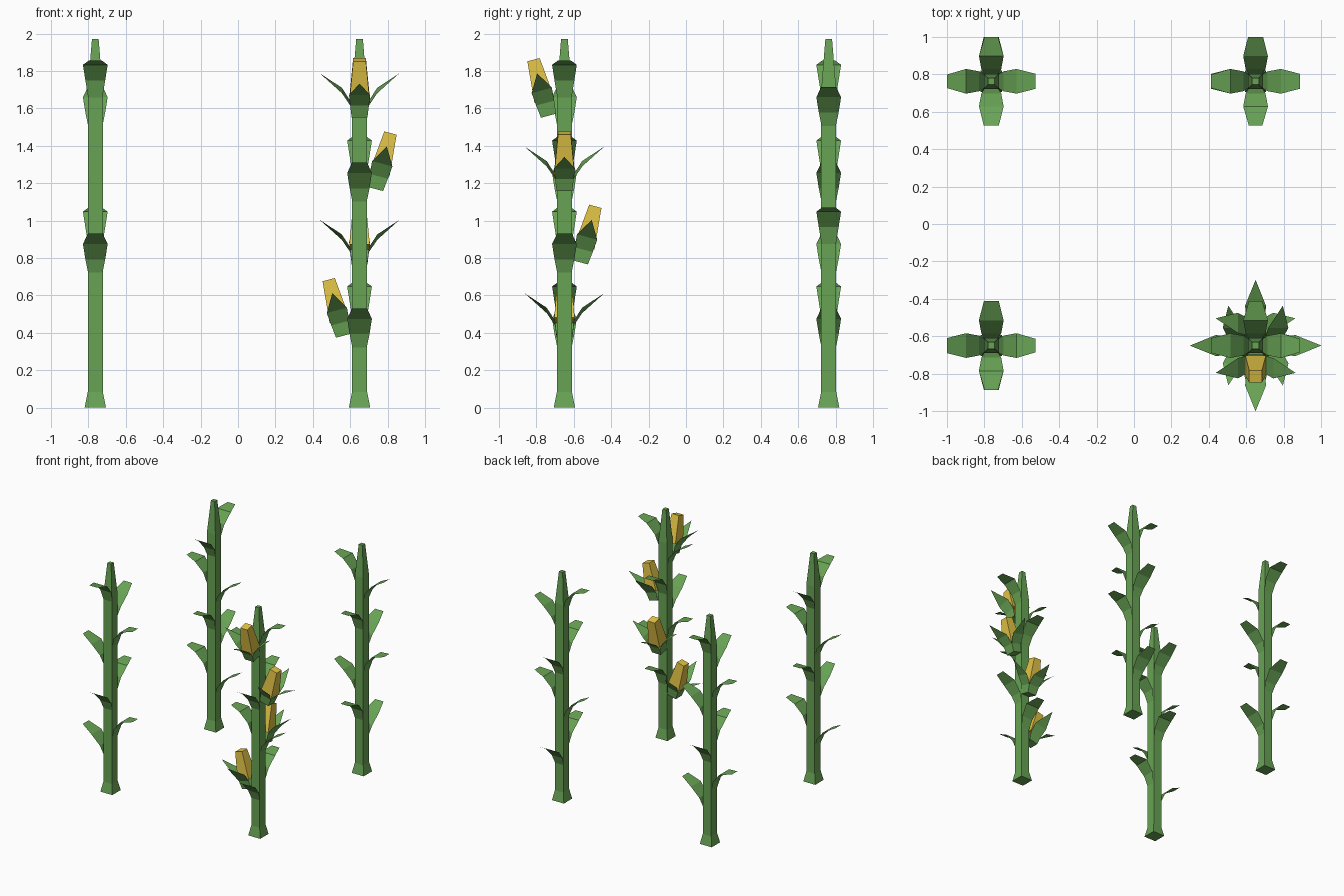
import bpy
from math import pi, radians
from mathutils import Matrix, Vector

if "Cube" in bpy.data.objects:
    bpy.data.objects.remove(bpy.data.objects["Cube"])


def material(name, color):
    m = bpy.data.materials.new(name)
    m.diffuse_color = color
    m.use_nodes = True
    m.node_tree.nodes["Principled BSDF"].inputs["Base Color"].default_value = m.diffuse_color
    return m


green = material("green", (0.14, 0.37, 0.09, 1))
yellow = material("yellow", (0.75, 0.54, 0.06, 1))


def add_mesh(name, verts, faces, mat, matrix):
    me = bpy.data.meshes.new(name)
    me.from_pydata([matrix @ Vector(v) for v in verts], [], faces)
    me.materials.append(mat)
    ob = bpy.data.objects.new(name, me)
    bpy.context.collection.objects.link(ob)
    return ob


def square_loft(name, rings, mat, matrix):
    """Square sections given as (z, half width), capped at both ends."""
    verts, faces = [], []
    for z, h in rings:
        verts += [(-h, -h, z), (h, -h, z), (h, h, z), (-h, h, z)]
    for i in range(len(rings) - 1):
        for j in range(4):
            a, b = 4 * i + j, 4 * i + (j + 1) % 4
            faces.append((a, b, b + 4, a + 4))
    n = len(verts)
    faces += [(3, 2, 1, 0), (n - 4, n - 3, n - 2, n - 1)]
    return add_mesh(name, verts, faces, mat, matrix)


def strip(name, profile, mat, matrix):
    """Bent sheet pointing to +x: (distance, height, half width)."""
    verts, faces = [], []
    for r, z, h in profile:
        verts += [(r, -h, z), (r, h, z)] if h else [(r, 0, z)]
    for i in range(len(profile) - 1):
        a = 2 * i
        if profile[i + 1][2]:
            faces.append((a, a + 2, a + 3, a + 1))
        else:
            faces.append((a, a + 2, a + 1))
    return add_mesh(name, verts, faces, mat, matrix)


def spin(quarter_turns):
    return Matrix.Rotation(quarter_turns * pi / 2, 4, 'Z')


# Stem leaves: heights are measured from the tip
HIGH_LEAF = [(0.036, -0.21, 0.036), (0.065, -0.105, 0.053), (0.135, -0.022, 0.066), (0.237, 0, 0.036)]
LOW_LEAF = [(0.036, -0.22, 0.036), (0.065, -0.137, 0.053), (0.135, -0.055, 0.066), (0.237, 0, 0.04)]
# (quarter turns from +x, tip height, profile)
LEAVES = [
    (0, 0.67, HIGH_LEAF), (2, 0.53, LOW_LEAF),
    (1, 1.07, HIGH_LEAF), (3, 0.93, LOW_LEAF),
    (0, 1.45, HIGH_LEAF), (2, 1.31, LOW_LEAF),
    (3, 1.855, HIGH_LEAF), (1, 1.715, LOW_LEAF),
]


def stalk(x, y, turns):
    place = Matrix.Translation((x, y, 0))
    square_loft("stem", [(0, 0.057), (0.085, 0.04), (1.7, 0.04), (1.97, 0.018)], green, place)
    for t, z, prof in LEAVES:
        strip("leaf", prof, green, place @ spin(t + turns) @ Matrix.Translation((0, 0, z)))


# Cob with three pointed husk leaves, leaning out from the stem
HUSK = [(0.042, 0, 0.042), (0.05, 0.07, 0.05), (0.095, 0.14, 0.056), (0.213, 0.235, 0)]


def cob(place, turns, z):
    m = place @ spin(turns) @ Matrix.Translation((0.085, 0, z)) @ Matrix.Rotation(radians(15), 4, 'Y')
    square_loft("cob", [(0.085, 0.055), (0.31, 0.034)], yellow, m)
    for t in (-1, 0, 1):
        strip("husk_leaf", HUSK, green, m @ spin(t))
    b = 0.042
    add_mesh("husk_base", [(-b, -b, 0), (-b, b, 0), (b, b, 0), (b, -b, 0)], [(0, 1, 2, 3)], green, m)


# Four stalks, each turned differently
for x, y, turns in [(-0.763, -0.65, 0), (0.65, -0.65, 1), (-0.763, 0.763, 2), (0.65, 0.763, 3)]:
    stalk(x, y, turns)

# Ripe cobs spiral up the front right stalk
ripe = Matrix.Translation((0.65, -0.65, 0))
for i in range(4):
    cob(ripe, 2 - i, 0.385 + 0.392 * i) if i in (0, 2) else cob(ripe, (1, 3)[i // 2], 0.385 + 0.392 * i)
